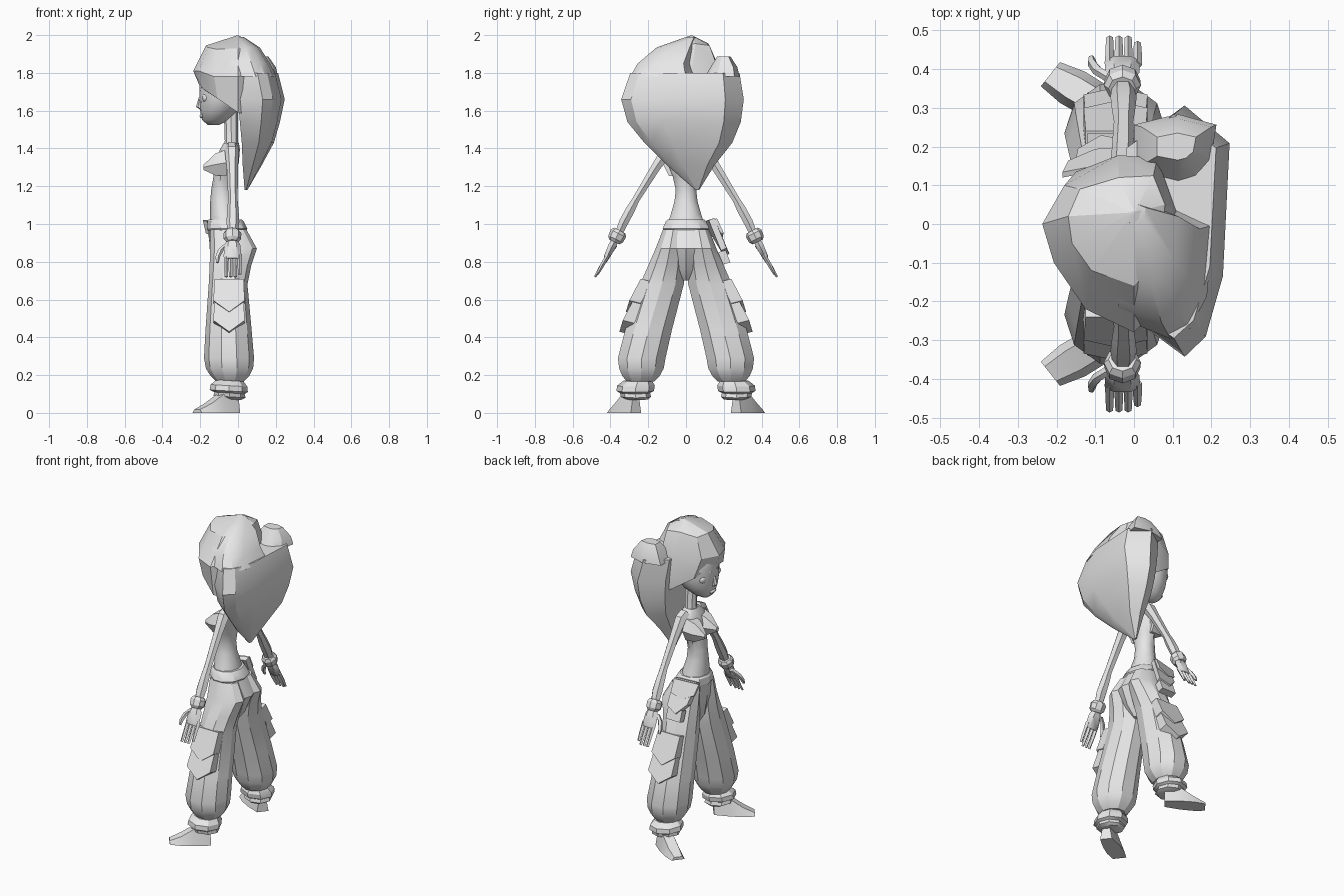
import bpy, bmesh, math
from mathutils import Vector

default_cube = bpy.data.objects.get("Cube")
if default_cube:
    bpy.data.objects.remove(default_cube, do_unlink=True)

GREY = (0.8, 0.8, 0.8, 1.0)
clay = bpy.data.materials.new("plain_grey")
clay.use_nodes = True
clay.diffuse_color = GREY
clay.node_tree.nodes["Principled BSDF"].inputs["Base Color"].default_value = GREY


def finish(name, bm, smooth_angle=30):
    """Turn a bmesh into a named object with the shared material."""
    bmesh.ops.recalc_face_normals(bm, faces=bm.faces)
    mesh = bpy.data.meshes.new(name)
    bm.to_mesh(mesh)
    bm.free()
    mesh.materials.append(clay)
    obj = bpy.data.objects.new(name, mesh)
    bpy.context.collection.objects.link(obj)
    bpy.ops.object.select_all(action='DESELECT')
    obj.select_set(True)
    bpy.context.view_layer.objects.active = obj
    bpy.ops.object.shade_smooth_by_angle(angle=math.radians(smooth_angle))
    return obj


def ring(centre, u, v, sides):
    """Closed elliptical loop of points."""
    points = []
    for i in range(sides):
        angle = math.tau * i / sides
        points.append(Vector(centre) + Vector(u) * math.cos(angle) + Vector(v) * math.sin(angle))
    return points


def loft(name, rings, side=1, angle=30):
    """Skin a list of loops and close both ends."""
    bm = bmesh.new()
    loops = [[bm.verts.new((p.x, p.y * side, p.z)) for p in r] for r in rings]
    for low, high in zip(loops, loops[1:]):
        for i in range(len(low)):
            j = (i + 1) % len(low)
            bm.faces.new((low[i], low[j], high[j], high[i]))
    bm.faces.new(loops[0])
    bm.faces.new(loops[-1])
    return finish(name, bm, angle)


def stack(name, levels, sides=8, side=1, tilt=0.0, angle=30):
    """Loft level rings given as z, front x, back x, low y, high y."""
    rings = []
    for z, x0, x1, y0, y1 in levels:
        loop = ring(((x0 + x1) / 2, (y0 + y1) / 2, z), ((x0 - x1) / 2, 0, 0),
                    (0, (y1 - y0) / 2, 0), sides)
        for p in loop:
            p.z -= tilt * (p.x - x0)
        rings.append(loop)
    return loft(name, rings, side, angle)


def centred(levels):
    """Expand z, front x, back x, half width into symmetric levels."""
    return [(z, x0, x1, -w, w) for z, x0, x1, w in levels]


def limb(name, stations, side, sides=6):
    """Loft a tube along a sideways path of x, y, z, x radius, other radius."""
    rings = []
    for i, (x, y, z, rx, rn) in enumerate(stations):
        before, after = stations[max(i - 1, 0)], stations[min(i + 1, len(stations) - 1)]
        along = Vector((0, after[1] - before[1], after[2] - before[2])).normalized()
        across = along.cross(Vector((1, 0, 0)))
        rings.append(ring((x, y, z), (rx, 0, 0), across * rn, sides))
    return loft(name, rings, side)


def ball(name, centre, size, side=1):
    bm = bmesh.new()
    bmesh.ops.create_uvsphere(bm, u_segments=10, v_segments=6, radius=1)
    for v in bm.verts:
        v.co = Vector((centre[0] + v.co.x * size[0], (centre[1] + v.co.y * size[1]) * side,
                       centre[2] + v.co.z * size[2]))
    return finish(name, bm, 60)


def plate(name, outline, push, side=1):
    """Thick panel made by pushing a flat outline along a vector."""
    points = [Vector(p) for p in outline]
    return loft(name, [points, [p + Vector(push) for p in points]], side)


# Head and neck
stack("head", centred([
    (1.525, -.16, -.10, .025), (1.55, -.19, -.05, .065), (1.60, -.20, 0, .115),
    (1.66, -.205, .04, .14), (1.74, -.205, .06, .15), (1.82, -.19, .06, .13),
    (1.88, -.13, .03, .07)]), 16, angle=50)
stack("neck", centred([(1.38, -.085, .01, .05), (1.44, -.07, 0, .034), (1.6, -.075, 0, .034)]))
stack("nose", centred([(1.605, -.20, -.18, .014), (1.62, -.222, -.18, .017),
                       (1.67, -.208, -.19, .008)]), 6)
ball("lips", (-.19, 0, 1.572), (.014, .03, .012))

# Hair cap: strands run from the crown down to the sloping hairline
crown = Vector((0, .03, 2))
strands = [
    ((-.17, .02, 1.945), (-.237, 0, 1.81), (-.205, 0, 1.735)),
    ((-.16, -.05, 1.935), (-.207, -.1, 1.81), (-.185, -.115, 1.715)),
    ((-.11, -.12, 1.925), (-.125, -.22, 1.78), (-.11, -.2, 1.665)),
    ((0, -.16, 1.93), (0, -.28, 1.78), (0, -.25, 1.59)),
    ((.07, -.08, 1.94), (.08, -.2, 1.8), (.08, -.2, 1.57)),
    ((.08, .05, 1.955), (.11, .03, 1.8), (.08, .03, 1.57)),
    ((.05, .125, 1.945), (.06, .17, 1.82), (.05, .17, 1.58)),
    ((-.04, .12, 1.955), (-.04, .178, 1.82), (0, .165, 1.59)),
    ((-.14, .09, 1.935), (-.18, .1, 1.81), (-.15, .135, 1.69))]
rows = [[Vector(s[k]) for s in strands] for k in range(3)]
tip = [crown.lerp(p, .04) for p in rows[0]]
loft("hair_cap", [tip] + rows, angle=24)

# Hair behind the head: one blunt-backed outline fitted to each level
BLUNT = ((0, .15), (.53, 0), (.75, .08), (.93, .32), (1, .85), (.53, 1), (0, .85))


def hair_mass(name, levels):
    rings = [[Vector((x0 + u * (x1 - x0), y0 + v * (y1 - y0), z)) for u, v in BLUNT]
             for z, x0, x1, y0, y1 in levels]
    return loft(name, rings, angle=28)


hair_mass("hair_back", [
    (1.18, .035, .05, .05, .07), (1.31, .025, .125, -.10, .15), (1.43, .02, .19, -.22, .245),
    (1.54, .01, .222, -.31, .29), (1.66, 0, .247, -.343, .306), (1.80, -.02, .212, -.295, .283)])
hair_mass("hair_crown_sweep", [
    (1.78, -.03, .205, -.297, .05), (1.85, -.04, .17, -.255, .03),
    (1.935, -.04, .115, -.155, .05), (1.99, -.01, .03, 0, .05)])
hair_mass("hair_rear_lump", [
    (1.78, .0, .213, .10, .284), (1.83, .02, .20, .13, .272), (1.888, .06, .16, .165, .235)])

# Torso, belt and seat
stack("torso", centred([
    (.99, -.15, .01, .105), (1.05, -.147, 0, .085), (1.12, -.147, -.02, .064),
    (1.18, -.142, -.025, .057), (1.25, -.13, -.02, .073), (1.33, -.12, .005, .105),
    (1.395, -.095, .01, .105), (1.43, -.075, .005, .05)]), 10, angle=40)
stack("belt", centred([(.965, -.16, .045, .125), (.975, -.165, .05, .13),
                       (1.015, -.162, .03, .112), (1.025, -.155, .02, .1)]), 10)
stack("seat", centred([(.70, -.09, .0, .02), (.76, -.13, .05, .06), (.87, -.15, .095, .13),
                       (.97, -.155, .045, .12)]), 10)

for side, label in ((-1, "left"), (1, "right")):
    # Face and chest
    ball(label + "_eye", (-.168, .068, 1.668), (.022, .034, .026), side)
    brow = [(-.205, .03, 1.705), (-.17, .105, 1.71), (-.17, .1, 1.722), (-.205, .03, 1.715)]
    plate(label + "_brow", brow, (.02, 0, 0), side)
    chest = [ring((x, y, z), (0, r, 0), (0, 0, r * 1.15), 6)
             for x, y, z, r in ((-.06, .055, 1.325, .07), (-.12, .055, 1.315, .058),
                                (-.182, .06, 1.30, .014))]
    loft(label + "_bust", chest, side)

    # Arm, wrist cuff and hand
    limb(label + "_arm", [
        (-.033, .06, 1.41, .035, .03), (-.033, .10, 1.39, .038, .036),
        (-.03, .16, 1.30, .03, .028), (-.027, .265, 1.13, .025, .022),
        (-.027, .295, 1.075, .03, .028), (-.027, .33, 1.01, .034, .028),
        (-.03, .37, .92, .023, .02)], side)
    limb(label + "_wrist_cuff", [
        (-.03, .35, .965, .036, .034), (-.03, .358, .95, .048, .045),
        (-.03, .373, .92, .046, .043), (-.03, .38, .905, .03, .03)], side, 8)
    limb(label + "_palm", [
        (-.03, .372, .92, .025, .02), (-.03, .39, .885, .044, .024),
        (-.03, .42, .825, .046, .018), (-.03, .425, .815, .04, .012)], side)
    for number in range(4):
        x = -.063 + number * .024
        drop = .014 if number == 3 else 0
        limb("%s_finger_%d" % (label, number + 1), [
            (x, .41, .84, .012, .011), (x, .445, .78, .011, .011),
            (x, .482 - drop, .72 + drop, .009, .006)], side, 4)
    limb(label + "_thumb", [(-.06, .375, .89, .016, .014), (-.093, .395, .86, .016, .013),
                            (-.108, .415, .825, .013, .012), (-.11, .43, .795, .008, .007)],
         side, 5)

    # Baggy trouser leg
    stack(label + "_trouser_leg", [
        (.165, -.115, .03, .165, .315), (.195, -.145, .06, .135, .342),
        (.235, -.17, .08, .112, .36), (.29, -.18, .085, .102, .367), (.44, -.172, .072, .068, .328),
        (.68, -.155, .05, .006, .25), (.78, -.15, .07, .0, .205), (.87, -.148, .1, .005, .165),
        (.97, -.145, .045, .01, .125)], 10, side, angle=24)

    # Ankle cuff and foot
    stack(label + "_ankle_cuff", [
        (.075, -.1, .015, .2, .315), (.09, -.13, .04, .185, .345), (.11, -.125, .035, .19, .35),
        (.122, -.15, .052, .17, .368), (.15, -.145, .05, .165, .365),
        (.175, -.115, .03, .18, .33)], 8, side, tilt=.06)
    heel, toe = Vector((-.01, .265, 0)), Vector((-.216, .387, 0))
    across = Vector((.62, .78, 0))
    sections = []
    for t, width, height in ((0, .035, .085), (.4, .05, .1), (.72, .052, .05), (1, .04, .018)):
        middle = heel.lerp(toe, t)
        up = Vector((0, 0, height))
        sections.append([middle - across * width, middle + across * width,
                         middle + across * width * .6 + up, middle - across * width * .6 + up])
    loft(label + "_foot", sections, side)

    # Overlapping pointed pocket flaps on the outer thigh
    for number, (top, bottom) in enumerate(((.71, .595), (.61, .49))):
        spread = .25 + (.68 - top) * .33
        low = spread + (top - bottom) * .33 + .022
        flap = [(-.125, spread, top), (.03, spread, top), (.035, low, bottom),
                (-.047, low + .018, bottom - .06), (-.13, low, bottom)]
        plate("%s_pocket_flap_%d" % (label, number + 1), flap, (0, -.06, -.015), side)

# Hip pouch hanging from the belt on one side
plate("hip_pouch", [(-.165, .09, 1.01), (-.03, .12, 1.02), (-.02, .185, .86),
                    (-.09, .20, .83), (-.15, .165, .89)], (.005, .03, .012))
plate("pouch_lid", [(-.185, .12, 1.015), (-.03, .15, 1.025), (-.03, .185, .95),
                    (-.10, .18, .92), (-.17, .15, .95)], (0, .014, .005))
plate("thigh_box", [(-.12, .17, .85), (-.02, .17, .85), (-.02, .195, .785), (-.12, .195, .785)],
      (0, .04, .012))
